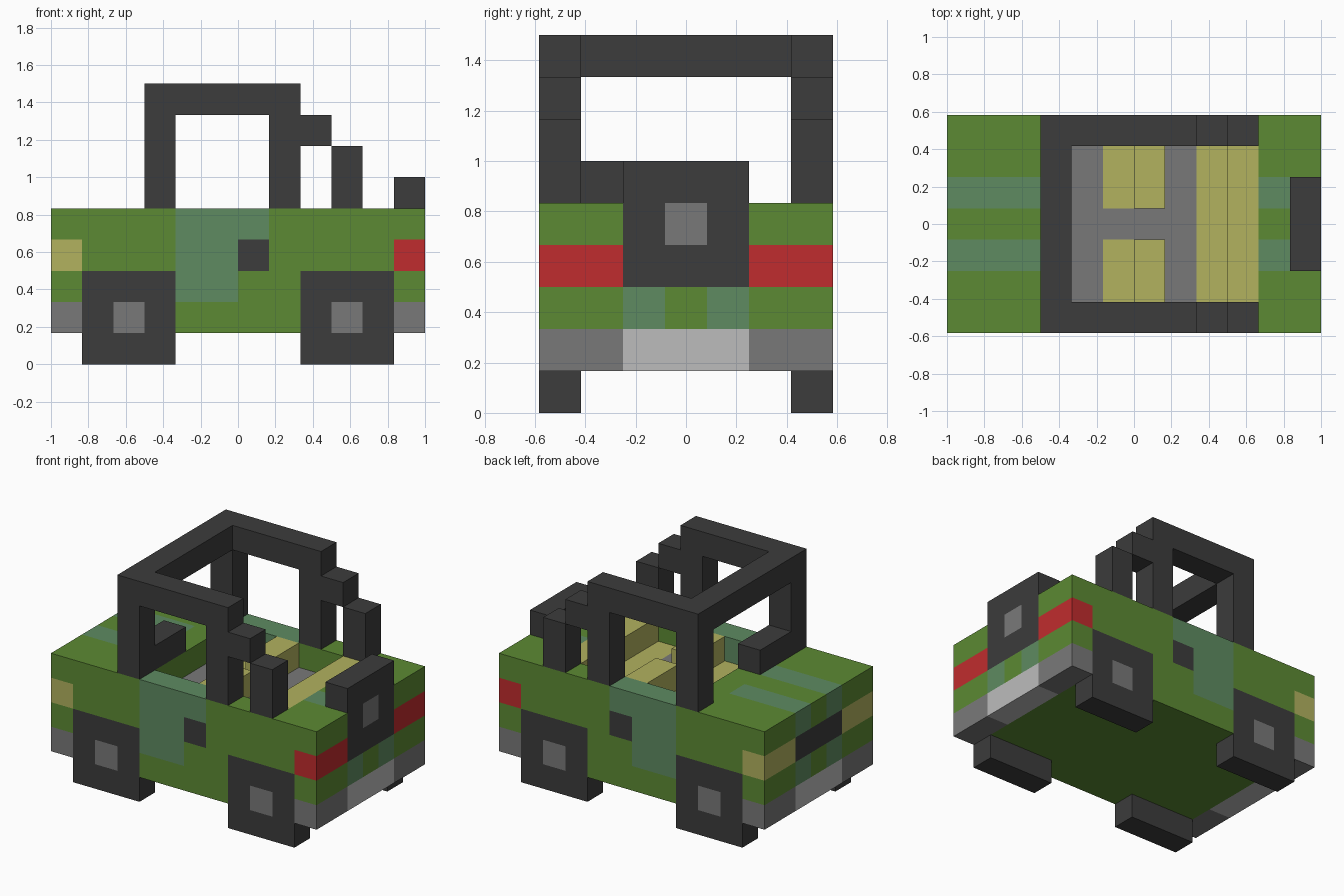
import bpy
import bmesh

if "Cube" in bpy.data.objects:
    bpy.data.objects.remove(bpy.data.objects["Cube"])

U = 1 / 6  # block size


def lin(c):
    c /= 255
    return c / 12.92 if c <= 0.04045 else ((c + 0.055) / 1.055) ** 2.4


PALETTE = {
    "green paint": (92, 138, 51),
    "teal paint": (94, 139, 97),
    "dark rubber": (60, 60, 60),
    "steel grey": (121, 121, 121),
    "plate silver": (188, 188, 188),
    "pale yellow": (178, 178, 95),
    "signal red": (192, 44, 46),
}
MATS = {}
for mat_name, rgb in PALETTE.items():
    m = bpy.data.materials.new(mat_name)
    m.diffuse_color = (*[lin(c) for c in rgb], 1)
    m.use_nodes = True
    m.node_tree.nodes["Principled BSDF"].inputs["Base Color"].default_value = m.diffuse_color
    MATS[mat_name] = m

GRID = {}  # block -> (part, colour)


def fill(part, colour, x, y, z):
    """Fill blocks x0..x1, |y| in y0..y1, z0..z1 (inclusive), mirrored in y."""
    for i in range(x[0], x[1] + 1):
        for j in range(y[0], y[1] + 1):
            for k in range(z[0], z[1] + 1):
                for s in (1, -1):
                    GRID[i, s * j, k] = (part, colour)


# Body tub
fill("body", "green paint", (-6, 5), (0, 3), (1, 4))

# Cockpit opening and floor
for i in range(-2, 4):
    for j in range(-2, 3):
        del GRID[i, j, 4]
fill("cockpit_floor", "steel grey", (-2, 1), (0, 2), (3, 3))

# Hood, rear deck and nose stripes
for xs in ((-6, -4), (4, 5)):
    fill("body", "teal paint", xs, (1, 1), (4, 4))
for x in (-6, 5):
    fill("body", "teal paint", (x, x), (1, 1), (2, 2))

# Doors with handles
fill("body", "teal paint", (-2, 0), (3, 3), (4, 4))
fill("body", "teal paint", (-2, -1), (3, 3), (2, 3))
fill("door_handles", "dark rubber", (0, 0), (3, 3), (3, 3))

# Lights and grille
fill("headlights", "pale yellow", (-6, -6), (2, 3), (3, 3))
fill("grille", "dark rubber", (-6, -6), (0, 1), (3, 3))
fill("tail_lights", "signal red", (5, 5), (2, 3), (3, 3))

# Bumpers with plates
for part, x in (("front_bumper", -6), ("rear_bumper", 5)):
    fill(part, "steel grey", (x, x), (2, 3), (1, 1))
    fill(part, "plate silver", (x, x), (0, 1), (1, 1))

# Wheels with hubs
for part, x in (("front_wheels", -5), ("rear_wheels", 2)):
    fill(part, "dark rubber", (x, x + 2), (3, 3), (0, 2))
    fill(part, "steel grey", (x + 1, x + 1), (3, 3), (1, 1))

# Spare wheel
fill("spare_wheel", "dark rubber", (5, 5), (0, 1), (3, 5))
fill("spare_wheel", "steel grey", (5, 5), (0, 0), (4, 4))

# Front seats and rear bench
fill("front_seats", "pale yellow", (-1, 0), (1, 2), (3, 3))
fill("front_seats", "pale yellow", (0, 0), (1, 2), (4, 4))
fill("rear_bench", "pale yellow", (2, 3), (0, 2), (3, 3))
fill("rear_bench", "pale yellow", (3, 3), (0, 2), (4, 4))

# Dashboard block on the driver side
for j in (-2, -1):
    GRID[-3, j, 5] = ("dashboard", "dark rubber")

# Roll cage: posts, roof rails, windscreen bar, stepped rear stays
for x in (-3, 1):
    fill("roll_cage", "dark rubber", (x, x), (3, 3), (5, 7))
fill("roll_cage", "dark rubber", (-3, 1), (3, 3), (8, 8))
fill("roll_cage", "dark rubber", (-3, -3), (0, 3), (8, 8))
fill("roll_cage", "dark rubber", (2, 2), (3, 3), (7, 7))
fill("roll_cage", "dark rubber", (3, 3), (3, 3), (5, 6))


def block_faces(cell):
    """Yield corner loops of the block's sides that touch open air."""
    for axis in range(3):
        for side in (0, 1):
            near = list(cell)
            near[axis] += 1 if side else -1
            if tuple(near) in GRID:
                continue
            loop = []
            for a, b in ((0, 0), (1, 0), (1, 1), (0, 1)):
                corner = list(cell)
                corner[axis] += side
                corner[(axis + 1) % 3] += a
                corner[(axis + 2) % 3] += b
                loop.append(tuple(corner))
            yield loop if side else loop[::-1]


# One mesh object per part
for part in dict.fromkeys(p for p, c in GRID.values()):
    blocks = {b: c for b, (p, c) in GRID.items() if p == part}
    colours = list(dict.fromkeys(blocks.values()))
    bm = bmesh.new()
    verts = {}
    for block, colour in blocks.items():
        for loop in block_faces(block):
            for c in loop:
                if c not in verts:
                    verts[c] = bm.verts.new((c[0] * U, (c[1] - 0.5) * U, c[2] * U))
            face = bm.faces.new([verts[c] for c in loop])
            face.material_index = colours.index(colour)
    mesh = bpy.data.meshes.new(part)
    bm.to_mesh(mesh)
    bm.free()
    for c in colours:
        mesh.materials.append(MATS[c])
    bpy.context.collection.objects.link(bpy.data.objects.new(part, mesh))
